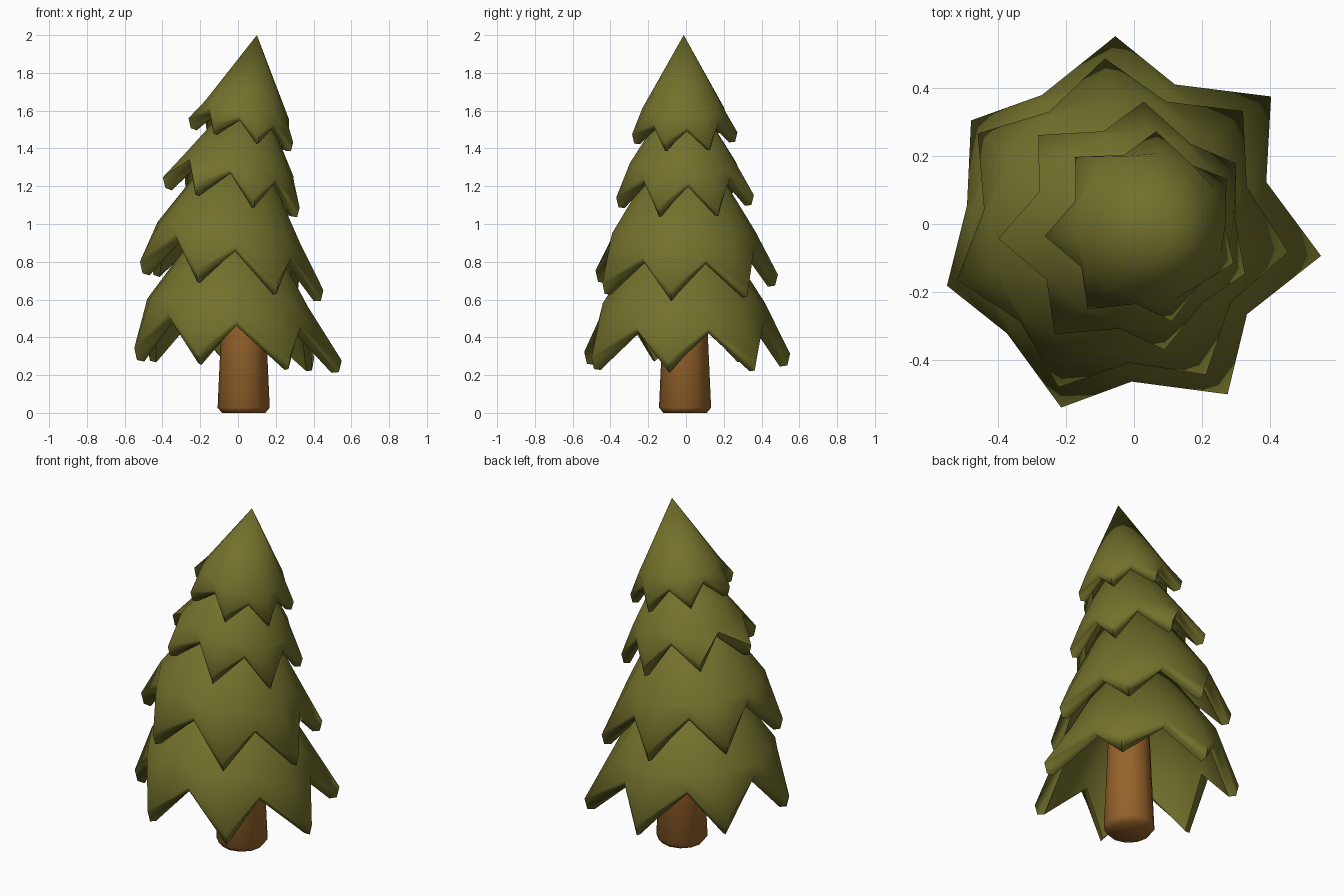
import bpy, bmesh, math

if "Cube" in bpy.data.objects:
    bpy.data.objects.remove(bpy.data.objects["Cube"])

def material(name, rgb):
    m = bpy.data.materials.new(name)
    m.diffuse_color = (*rgb, 1)
    m.use_nodes = True
    m.node_tree.nodes["Principled BSDF"].inputs["Base Color"].default_value = m.diffuse_color
    return m

GREEN = material("needle green", (0.17, 0.165, 0.025))
BROWN = material("bark brown", (0.31, 0.125, 0.024))

def finish(bm, name, mat, angle):
    bmesh.ops.recalc_face_normals(bm, faces=bm.faces[:])
    me = bpy.data.meshes.new(name)
    bm.to_mesh(me)
    bm.free()
    me.materials.append(mat)
    ob = bpy.data.objects.new(name, me)
    bpy.context.collection.objects.link(ob)
    bpy.ops.object.select_all(action='DESELECT')
    ob.select_set(True)
    bpy.context.view_layer.objects.active = ob
    bpy.ops.object.shade_smooth_by_angle(angle=math.radians(angle))
    return ob

def bridge(bm, a, b):
    n = len(a)
    for i in range(n):
        bm.faces.new((a[i], a[(i + 1) % n], b[(i + 1) % n], b[i]))

def fan(bm, ring, apex):
    for i in range(len(ring)):
        bm.faces.new((ring[i], ring[(i + 1) % len(ring)], apex))

CY = -0.012

def star_ring(bm, phase, tip, valley):
    """14 points alternating tip / valley; each is (centre x, radius, z, tilt)."""
    out = []
    for i in range(14):
        cx, r, z, tilt = valley if i % 2 else tip
        a = math.radians(phase) + i * math.pi / 7
        x = cx + r * math.cos(a)
        out.append(bm.verts.new((x, CY + r * math.sin(a), z - tilt * x)))
    return out

def inset(p, dr, dz):
    return (p[0], p[1] - dr, p[2] - dz, p[3])

def tier(name, phase, apex, shoulder, tip, valley):
    bm = bmesh.new()
    k = tip[1] / 0.565 * 0.4 + 0.6        # rim gets thinner higher up
    top = bm.verts.new((apex[0], CY, apex[1]))
    ring = star_ring(bm, phase, shoulder, shoulder)
    edge = star_ring(bm, phase, tip, valley)
    rim = star_ring(bm, phase, inset(tip, .015 * k, .062 * k), inset(valley, .02 * k, .03 * k))
    inner = star_ring(bm, phase, inset(tip, .055 * k, .068 * k), inset(valley, .055 * k, .025 * k))
    inside = star_ring(bm, phase, inset(shoulder, .055 * k, .035), inset(shoulder, .055 * k, .035))
    low = bm.verts.new((apex[0], CY, apex[1] - 0.12))
    fan(bm, ring, top)
    for a, b in ((ring, edge), (edge, rim), (rim, inner), (inner, inside)):
        bridge(bm, a, b)
    fan(bm, inside, low)
    finish(bm, name, GREEN, 65)

# Branch tiers: name, phase, apex (x, z), shoulder, tips, valleys
tier("branches_bottom", -8.3, (0.0, 1.25), (-.055, .43, .58, .05),
     (-.01, .565, .31, .06), (-.043, .452, .49, .10))
tier("branches_lower", -8, (0.03, 1.58), (-.05, .38, .95, .14),
     (-.043, .50, .72, .155), (-.047, .397, .88, .20))
tier("branches_upper", -21, (0.08, 1.77), (0.005, .288, 1.315, .20),
     (-.024, .375, 1.16, .22), (0.0, .298, 1.285, .22))
tier("branches_top", -21, (0.10, 2.0), (.048, .222, 1.615, .22),
     (.024, .287, 1.50, .23), (.039, .225, 1.575, .24))

# Trunk: tapered column with a rounded foot
bm = bmesh.new()
rings = []
for x, r, z in ((.03, .115, 0), (.03, .138, .028), (.03, .118, .47), (.03, .10, .85)):
    rings.append([bm.verts.new((x + r * math.cos(i * math.pi / 6),
                                -.005 + r * math.sin(i * math.pi / 6), z)) for i in range(12)])
for a, b in zip(rings, rings[1:]):
    bridge(bm, a, b)
bm.faces.new(rings[0])
bm.faces.new(rings[-1])
finish(bm, "trunk", BROWN, 70)
